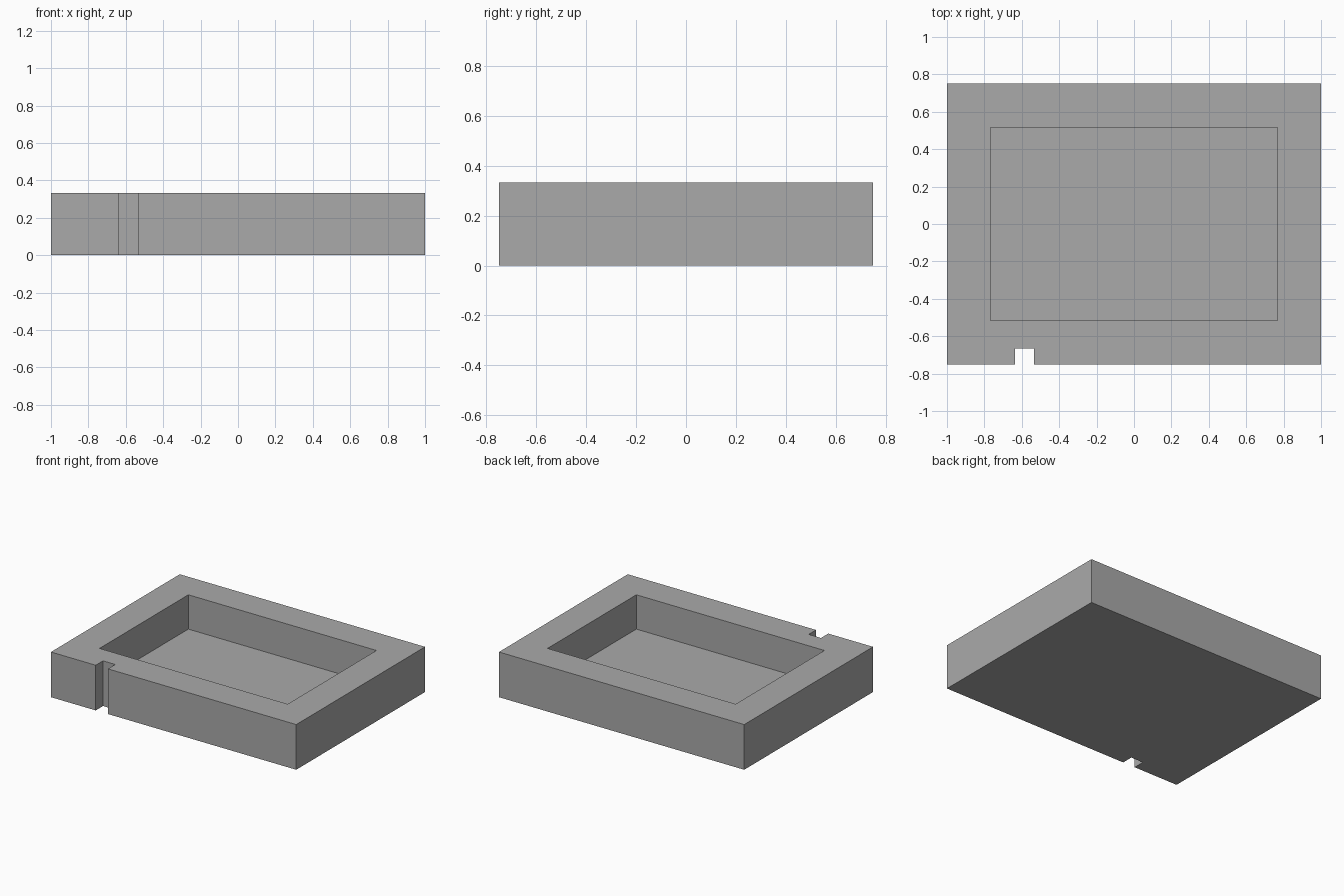
import bpy

# Remove the default cube
old = bpy.data.objects.get("Cube")
if old:
    bpy.data.objects.remove(old, do_unlink=True)

# Single grey material
GREY = (0.4, 0.4, 0.4, 1)
mat = bpy.data.materials.new("plain grey")
mat.use_nodes = True
mat.diffuse_color = GREY
mat.node_tree.nodes["Principled BSDF"].inputs["Base Color"].default_value = GREY


def block(name, low, high):
    """Axis-aligned box between two corners."""
    centre = [(a + b) / 2 for a, b in zip(low, high)]
    bpy.ops.mesh.primitive_cube_add(size=1, location=centre)
    obj = bpy.context.object
    obj.name = name
    obj.scale = [b - a for a, b in zip(low, high)]
    bpy.ops.object.transform_apply(location=False, rotation=False, scale=True)
    obj.data.materials.append(mat)
    return obj


def cut(target, cutter):
    """Subtract the cutter from the target and delete it."""
    cutter.hide_render = True
    mod = target.modifiers.new(cutter.name, "BOOLEAN")
    mod.operation = "DIFFERENCE"
    mod.solver = "EXACT"
    mod.object = cutter
    bpy.context.view_layer.objects.active = target
    bpy.ops.object.modifier_apply(modifier=mod.name)
    bpy.data.objects.remove(cutter, do_unlink=True)


# Solid body, with an open pocket on top and a slot down the front wall
half_x, half_y, height = 1.0, 0.75, 0.333
tray = block("tray", (-half_x, -half_y, 0), (half_x, half_y, height))
cut(tray, block("pocket_cutter", (-0.767, -0.517, 0.08), (0.767, 0.517, 0.5)))
cut(tray, block("slot_cutter", (-0.635, -0.9, -0.1), (-0.535, -0.665, 0.5)))
